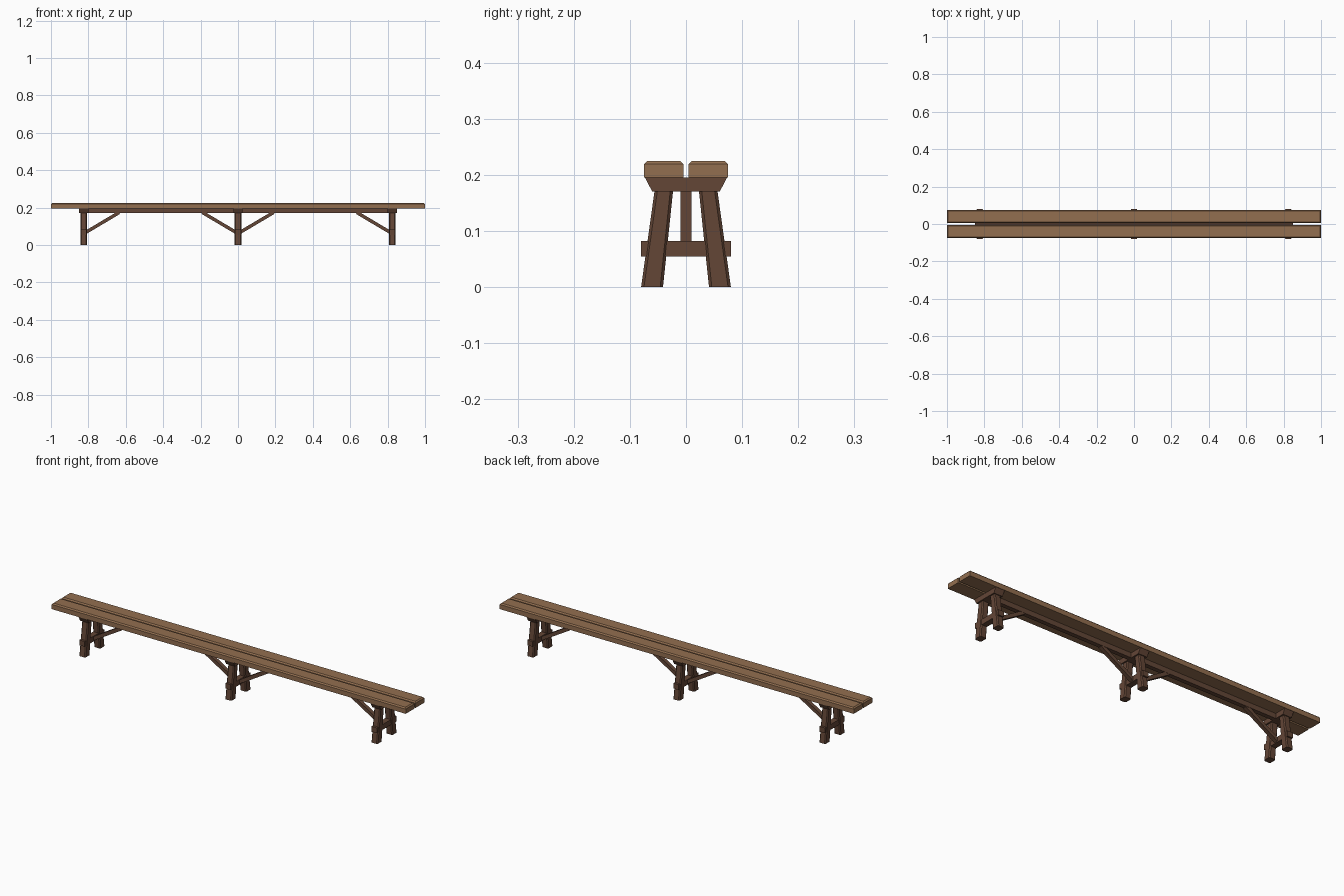
import bpy, bmesh, math
from mathutils import Vector

if "Cube" in bpy.data.objects:
    bpy.data.objects.remove(bpy.data.objects["Cube"])


def material(name, rgb):
    m = bpy.data.materials.new(name)
    m.diffuse_color = (*rgb, 1)
    m.use_nodes = True
    m.node_tree.nodes["Principled BSDF"].inputs["Base Color"].default_value = m.diffuse_color
    return m


LIGHT = material("light_brown_wood", (0.29, 0.158, 0.08))
DARK = material("dark_brown_wood", (0.125, 0.061, 0.037))


def hexa(name, bottom, top, mat, bevel=0, pick=None):
    """Solid from two four-point rings; optionally chamfer the picked edges."""
    bm = bmesh.new()
    b = [bm.verts.new(p) for p in bottom]
    t = [bm.verts.new(p) for p in top]
    bm.faces.new(b[::-1])
    bm.faces.new(t)
    for i in range(4):
        j = (i + 1) % 4
        bm.faces.new((b[i], b[j], t[j], t[i]))
    bmesh.ops.recalc_face_normals(bm, faces=bm.faces)
    if bevel:
        edges = [e for e in bm.edges if pick(e)]
        bmesh.ops.bevel(bm, geom=edges, offset=bevel, segments=1,
                        affect='EDGES', clamp_overlap=True)
    me = bpy.data.meshes.new(name)
    bm.to_mesh(me)
    bm.free()
    me.materials.append(mat)
    ob = bpy.data.objects.new(name, me)
    bpy.context.collection.objects.link(ob)
    return ob


def ring(x0, x1, y0, y1, z):
    return [(x0, y0, z), (x1, y0, z), (x1, y1, z), (x0, y1, z)]


def upright(e):
    d = e.verts[1].co - e.verts[0].co
    return abs(d.z) > 0.1


def brace(name, x, s):
    # diagonal strut from the leg frame up to the beam, cut level at the top
    lo, hi = (x + s * 0.008, 0.066), (x + s * 0.19, 0.174)
    d = Vector((hi[0] - lo[0], 0, hi[1] - lo[1])).normalized()
    n = Vector((-d.z, 0, d.x)) * 0.009
    rings = []
    for p in (lo, hi):
        c = Vector((p[0], 0, p[1]))
        rings.append([c + n * a + Vector((0, y, 0))
                      for a, y in ((-1, -0.01), (1, -0.01), (1, 0.01), (-1, 0.01))])
    hexa(name, rings[0], rings[1], DARK)


# seat planks with chamfered upper edges
for side, y0, y1 in (("front", -0.075, -0.0045), ("back", 0.0045, 0.075)):
    hexa(side + "_seat_plank", ring(-1, 1, y0, y1, 0.195), ring(-1, 1, y0, y1, 0.225),
         LIGHT, 0.006, lambda e: all(v.co.z > 0.22 for v in e.verts))

# long beam under the seat
hexa("long_beam", ring(-0.85, 0.85, -0.011, 0.011, 0.17),
     ring(-0.85, 0.85, -0.011, 0.011, 0.195), DARK)

# three leg frames
for pos, x, sides in (("left", -0.825, (1,)), ("middle", 0, (-1, 1)), ("right", 0.825, (-1,))):
    # tapered bearer
    hexa(pos + "_bearer", ring(x - 0.025, x + 0.025, -0.06, 0.06, 0.17),
         ring(x - 0.025, x + 0.025, -0.073, 0.073, 0.195), DARK)
    # splayed legs with chamfered corners
    for side, s in (("front", -1), ("back", 1)):
        hexa(f"{pos}_{side}_leg", ring(x - 0.018, x + 0.018, s * 0.041, s * 0.08, 0),
             ring(x - 0.018, x + 0.018, s * 0.023, s * 0.056, 0.172), DARK, 0.005, upright)
    # cross stretcher
    hexa(pos + "_stretcher", ring(x - 0.015, x + 0.015, -0.08, 0.08, 0.055),
         ring(x - 0.015, x + 0.015, -0.08, 0.08, 0.082), DARK)
    for s in sides:
        brace(f"{pos}_brace_{'right' if s > 0 else 'left'}", x, s)
